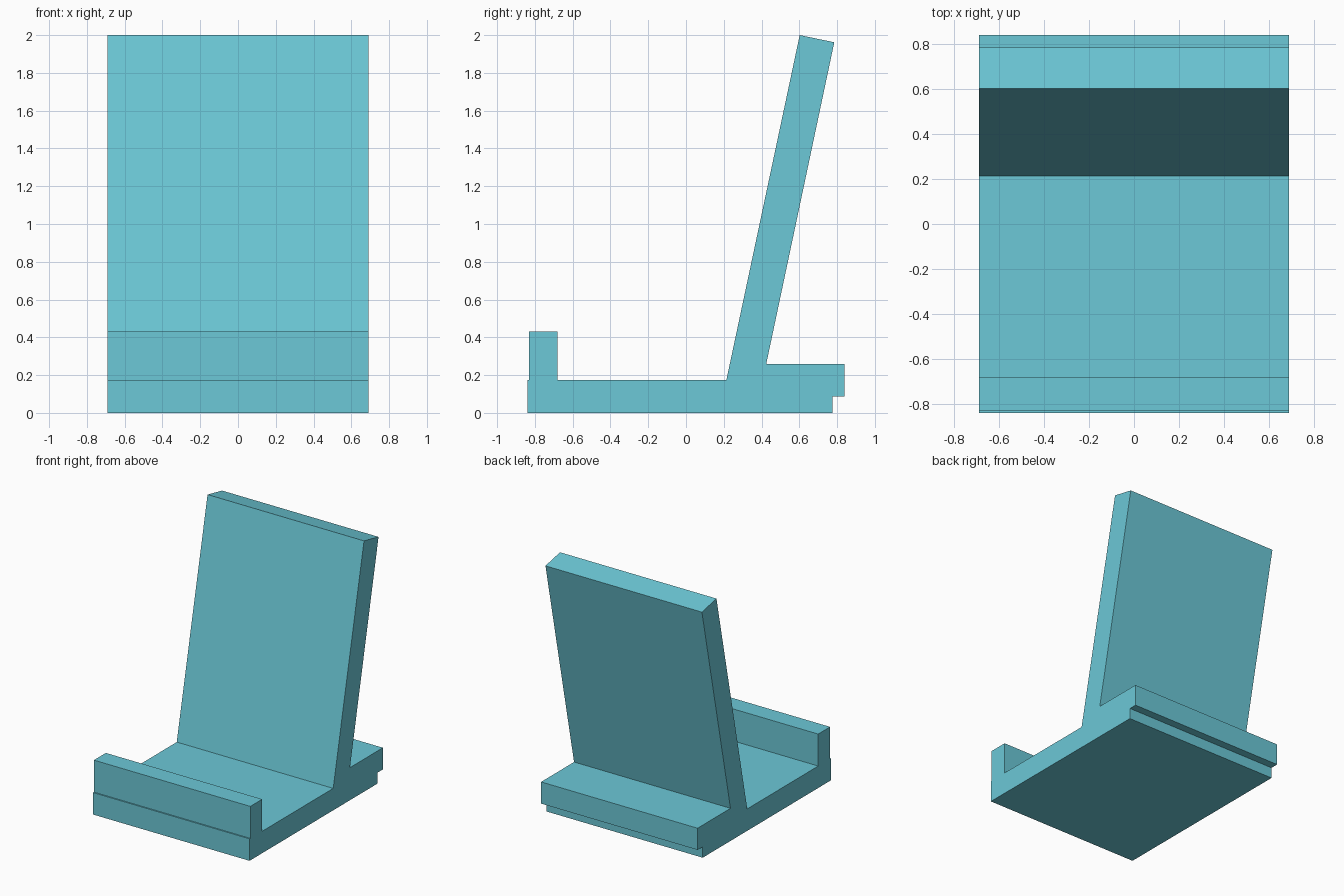
import bpy
import bmesh

if "Cube" in bpy.data.objects:
    bpy.data.objects.remove(bpy.data.objects["Cube"])

HALF_WIDTH = 0.69

# Side outline (y, z), anticlockwise seen from the right
PROFILE = [
    (-0.84, 0.0), (0.775, 0.0),                      # underside
    (0.775, 0.087), (0.84, 0.087),                   # rear undercut
    (0.84, 0.26), (0.425, 0.26),                     # rear ledge
    (0.785, 1.962), (0.602, 2.0),                    # leaning back rest
    (0.214, 0.175), (-0.68, 0.175),                  # tray
    (-0.68, 0.43), (-0.83, 0.43),                    # front lip
    (-0.83, 0.175), (-0.84, 0.175),                  # small front step
]


def extrude_profile(name, profile, half_width, material):
    """Sweep a side outline straight across the width."""
    bm = bmesh.new()
    face = bm.faces.new([bm.verts.new((-half_width, y, z)) for y, z in profile])
    result = bmesh.ops.extrude_face_region(bm, geom=[face], use_keep_orig=True)
    moved = [g for g in result["geom"] if isinstance(g, bmesh.types.BMVert)]
    bmesh.ops.translate(bm, verts=moved, vec=(2 * half_width, 0, 0))
    bmesh.ops.recalc_face_normals(bm, faces=bm.faces[:])
    mesh = bpy.data.meshes.new(name)
    bm.to_mesh(mesh)
    bm.free()
    mesh.materials.append(material)
    obj = bpy.data.objects.new(name, mesh)
    bpy.context.collection.objects.link(obj)
    return obj


teal = bpy.data.materials.new("teal_plastic")
teal.diffuse_color = (0.15, 0.58, 0.68, 1.0)
teal.use_nodes = True
teal.node_tree.nodes["Principled BSDF"].inputs["Base Color"].default_value = teal.diffuse_color

# One-piece stand: base, lip, back rest and rear ledge
extrude_profile("stand_body", PROFILE, HALF_WIDTH, teal)
